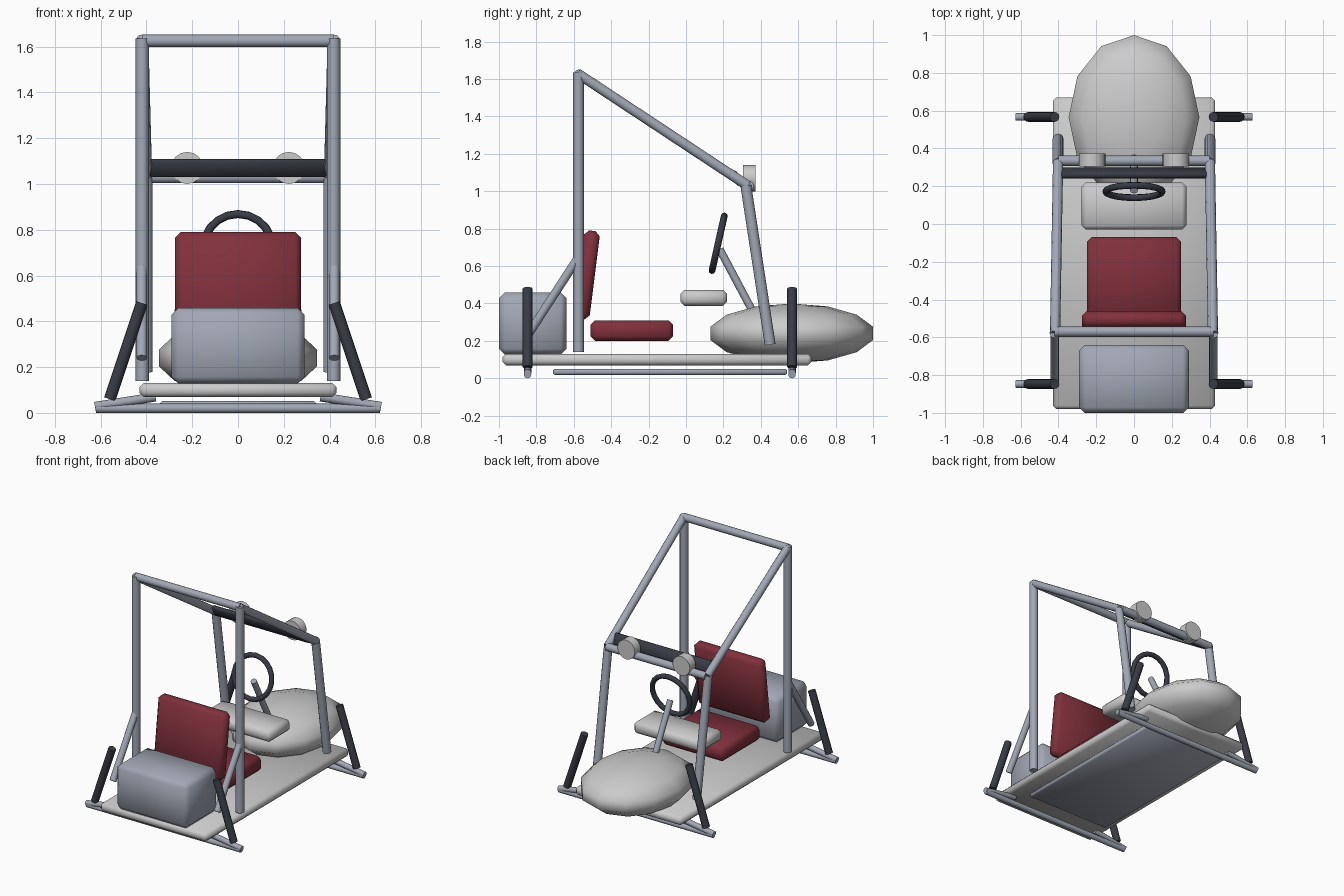
import bpy, bmesh, math
from mathutils import Vector, Matrix

if "Cube" in bpy.data.objects:
    bpy.data.objects.remove(bpy.data.objects["Cube"])


def material(name, rgb):
    m = bpy.data.materials.new(name)
    m.diffuse_color = (*rgb, 1)
    m.use_nodes = True
    m.node_tree.nodes["Principled BSDF"].inputs["Base Color"].default_value = m.diffuse_color
    return m


STEEL = material("steel", (0.36, 0.39, 0.46))
RED = material("red_vinyl", (0.22, 0.03, 0.045))
DARK = material("dark_rubber", (0.04, 0.045, 0.06))


def finish(name, bm, mat=None, angle=40):
    me = bpy.data.meshes.new(name)
    bmesh.ops.recalc_face_normals(bm, faces=bm.faces)
    bm.to_mesh(me)
    bm.free()
    ob = bpy.data.objects.new(name, me)
    bpy.context.collection.objects.link(ob)
    if mat:
        me.materials.append(mat)
    bpy.ops.object.select_all(action='DESELECT')
    ob.select_set(True)
    bpy.context.view_layer.objects.active = ob
    bpy.ops.object.shade_smooth_by_angle(angle=math.radians(angle))
    return ob


def box(name, center, size, bevel, mat=None, tilt=0, angle=50):
    bm = bmesh.new()
    bmesh.ops.create_cube(bm, size=1)
    bmesh.ops.scale(bm, vec=size, verts=bm.verts)
    bmesh.ops.bevel(bm, geom=bm.edges[:], offset=bevel, segments=1,
                    affect='EDGES', profile=0.5)
    bmesh.ops.transform(bm, verts=bm.verts, matrix=Matrix.Translation(center)
                        @ Matrix.Rotation(tilt, 4, 'X'))
    return finish(name, bm, mat, angle)


def tube(name, a, b, r, mat=STEEL, sides=12):
    a, b = Vector(a), Vector(b)
    d = b - a
    bm = bmesh.new()
    bmesh.ops.create_cone(bm, cap_ends=True, segments=sides, radius1=r,
                          radius2=r, depth=d.length)
    rot = d.to_track_quat('Z', 'Y').to_matrix().to_4x4()
    bmesh.ops.transform(bm, verts=bm.verts,
                        matrix=Matrix.Translation((a + b) / 2) @ rot)
    return finish(name, bm, mat)


# floor, underside skid plate, engine, seat, console
box("floor", (0, -0.155, 0.1), (0.86, 1.65, 0.062), 0.018)
box("skid_plate", (0, -0.085, 0.035), (0.68, 1.25, 0.032), 0.008, STEEL)
box("engine", (0, -0.82, 0.293), (0.58, 0.36, 0.33), 0.03, STEEL)
box("seat_cushion", (0, -0.29, 0.255), (0.5, 0.44, 0.11), 0.024, RED)
box("seat_back", (0, -0.53, 0.553), (0.55, 0.085, 0.475), 0.025, RED, -0.125)
box("console", (0, 0.095, 0.43), (0.555, 0.25, 0.085), 0.022)

# low-poly nose
bm = bmesh.new()
bmesh.ops.create_uvsphere(bm, u_segments=12, v_segments=7, radius=1)
bmesh.ops.transform(bm, verts=bm.verts, matrix=Matrix.Translation((0, 0.565, 0.24))
                    @ Matrix.Diagonal((0.355, 0.446, 0.16, 1)))
finish("nose", bm, None, 60)

# roll cage, braces, shocks, arms and lamps on both sides
for s, side in ((-1, "left"), (1, "right")):
    tube(side + "_rear_post", (s * .418, -.575, .14), (s * .418, -.575, 1.635), .029)
    tube(side + "_roof_rail", (s * .418, -.58, 1.63), (s * .402, .33, 1.03), .027)
    tube(side + "_front_post", (s * .402, .32, 1.03), (s * .402, .45, .18), .029)
    tube(side + "_rear_brace", (s * .42, -.58, .64), (s * .42, -.84, .24), .023)
    for y, end in ((-.847, "rear"), (.567, "front")):
        tube(f"{side}_{end}_shock", (s * .56, y, .06), (s * .42, y, .48), .026, DARK)
        tube(f"{side}_{end}_arm", (s * .625, y, .028), (s * .36, y, .07), .02)
    tube(side + "_lamp", (s * .222, .305, 1.07), (s * .222, .372, 1.07), .07, None, 16)
tube("rear_top_bar", (-.42, -.57, 1.625), (.42, -.57, 1.625), .027)
tube("front_top_bar", (-.40, .335, 1.03), (.40, .335, 1.03), .027)
for y, end in ((-.847, "rear"), (.567, "front")):
    tube(end + "_axle", (-.62, y, .02), (.62, y, .02), .02)

# dark bar behind the lamps
box("dash_bar", (0, .27, 1.07), (.77, .03, .08), .006, DARK, 0.45)

# steering column and wheel
tube("steering_column", (0, .18, .69), (0, .35, .37), .021)
bm = bmesh.new()
R, r, n, k = .15, .018, 20, 8
grid = []
for i in range(n):
    t = 2 * math.pi * i / n
    ring = []
    for j in range(k):
        p = 2 * math.pi * j / k
        q = R + r * math.cos(p)
        ring.append(bm.verts.new((q * math.cos(t), r * math.sin(p), q * math.sin(t))))
    grid.append(ring)
for i in range(n):
    for j in range(k):
        a, b = grid[i], grid[(i + 1) % n]
        bm.faces.new((a[j], b[j], b[(j + 1) % k], a[(j + 1) % k]))
bmesh.ops.transform(bm, verts=bm.verts, matrix=Matrix.Translation((0, .172, .722))
                    @ Matrix.Rotation(-0.22, 4, 'X'))
finish("steering_wheel", bm, DARK, 60)
